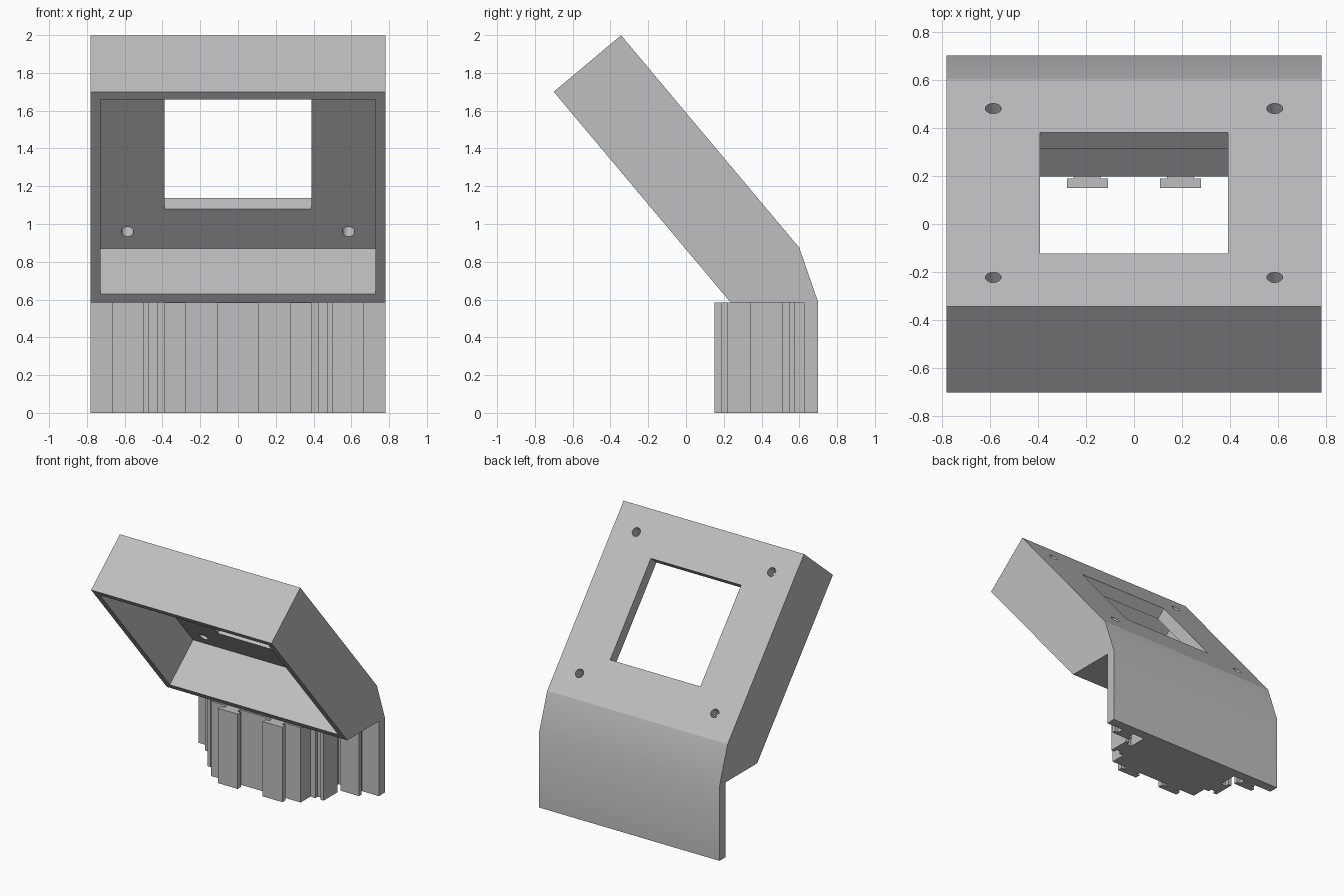
import bpy
import math
from mathutils import Matrix, Vector

old = bpy.data.objects.get("Cube")
if old:
    bpy.data.objects.remove(old, do_unlink=True)

# Material
grey = bpy.data.materials.new("plain_grey")
grey.use_nodes = True
COLOUR = (0.52, 0.52, 0.52, 1)
grey.diffuse_color = COLOUR
grey.node_tree.nodes["Principled BSDF"].inputs["Base Color"].default_value = COLOUR

HALF_W = 0.78
LEG_TOP = 0.585
TILT = math.radians(50)
DEPTH = 0.465
PLATE = 0.09
RIM = 0.052

# Tilted frame: origin at upper back edge, s runs down the panel, n points out the back
down = Vector((0, math.cos(TILT), -math.sin(TILT)))
out = Vector((0, math.sin(TILT), math.cos(TILT)))
front_top = Vector((0, -0.70, 1.70))
back_top = front_top + out * DEPTH
frame = Matrix.Translation(back_top) @ Matrix((
    (1, 0, 0, 0),
    (0, down.y, out.y, 0),
    (0, down.z, out.z, 0),
    (0, 0, 0, 1)))


def on_line(start, length):
    p = start + down * length
    return p.y, p.z


def prism(name, outline, offset):
    """Extrude a closed 3D outline along an offset vector."""
    n = len(outline)
    offset = Vector(offset)
    verts = [Vector(p) for p in outline] + [Vector(p) + offset for p in outline]
    faces = [list(range(n))[::-1], list(range(n, 2 * n))]
    faces += [[i, (i + 1) % n, (i + 1) % n + n, i + n] for i in range(n)]
    mesh = bpy.data.meshes.new(name)
    mesh.from_pydata(verts, [], faces)
    ob = bpy.data.objects.new(name, mesh)
    bpy.context.collection.objects.link(ob)
    mesh.materials.append(grey)
    bpy.ops.object.select_all(action='DESELECT')
    bpy.context.view_layer.objects.active = ob
    ob.select_set(True)
    bpy.ops.object.mode_set(mode='EDIT')
    bpy.ops.mesh.select_all(action='SELECT')
    bpy.ops.mesh.normals_make_consistent(inside=False)
    bpy.ops.object.mode_set(mode='OBJECT')
    return ob


def cut(target, outline, low, high):
    """Cut an (x, s) outline through the tilted head between two n depths."""
    cutter = prism("cutter", [frame @ Vector((x, s, low)) for x, s in outline],
                   out * (high - low))
    cutter.hide_render = True
    mod = target.modifiers.new("cut", 'BOOLEAN')
    mod.operation = 'DIFFERENCE'
    mod.solver = 'EXACT'
    mod.object = cutter
    bpy.context.view_layer.objects.active = target
    bpy.ops.object.modifier_apply(modifier=mod.name)
    bpy.data.objects.remove(cutter, do_unlink=True)


def rectangle(half, top, bottom):
    return [(-half, top), (half, top), (half, bottom), (-half, bottom)]


# Tilted head with its back skirt
front_len = (front_top.z - LEG_TOP) / math.sin(TILT)
back_len = (0.60 - back_top.y) / math.cos(TILT)
side = [on_line(front_top, 0), on_line(back_top, 0), on_line(back_top, back_len),
        (0.70, LEG_TOP), (0.70, 0), (0.625, 0), (0.625, LEG_TOP),
        on_line(front_top, front_len)]
head = prism("head_and_skirt", [(-HALF_W, y, z) for y, z in side], (2 * HALF_W, 0, 0))

# Hollow front, window and screw holes
cut(head, rectangle(HALF_W - RIM, RIM, front_len - 0.059), -0.7, -PLATE)
cut(head, rectangle(0.39, 0.343, 1.126), -0.2, 0.1)
for x in (-0.585, 0.585):
    for s in (0.19, 1.282):
        ring = [(x + 0.033 * math.cos(a), s + 0.033 * math.sin(a))
                for a in (math.tau * i / 24 for i in range(24))]
        cut(head, ring, -0.2, 0.1)

# Ribbed plug under the head: half plan, mirrored
half = [(0.137, 0.22), (0.137, 0.19), (0.108, 0.19), (0.108, 0.15),
        (0.278, 0.15), (0.278, 0.19), (0.25, 0.19), (0.25, 0.22),
        (0.388, 0.22), (0.388, 0.34), (0.43, 0.34), (0.43, 0.37),
        (0.475, 0.37), (0.475, 0.34), (0.503, 0.34), (0.503, 0.51),
        (0.475, 0.51), (0.475, 0.48), (0.43, 0.48), (0.43, 0.625)]
plan = half + [(-x, y) for x, y in reversed(half)]
prism("ribbed_plug", [(x, y, 0) for x, y in plan], (0, 0, LEG_TOP))

# T rails on the front of the skirt
rail = [(-0.05, 0.625), (-0.05, 0.575), (-0.081, 0.575), (-0.081, 0.545),
        (0.081, 0.545), (0.081, 0.575), (0.05, 0.575), (0.05, 0.625)]
for name, cx in (("left_rail", 0.584), ("right_rail", -0.584)):
    prism(name, [(cx + x, y, 0) for x, y in rail], (0, 0, LEG_TOP))

# Soft bend on the skirt only
bpy.ops.object.select_all(action='DESELECT')
head.select_set(True)
bpy.context.view_layer.objects.active = head
bpy.ops.object.shade_smooth_by_angle(angle=math.radians(20))
